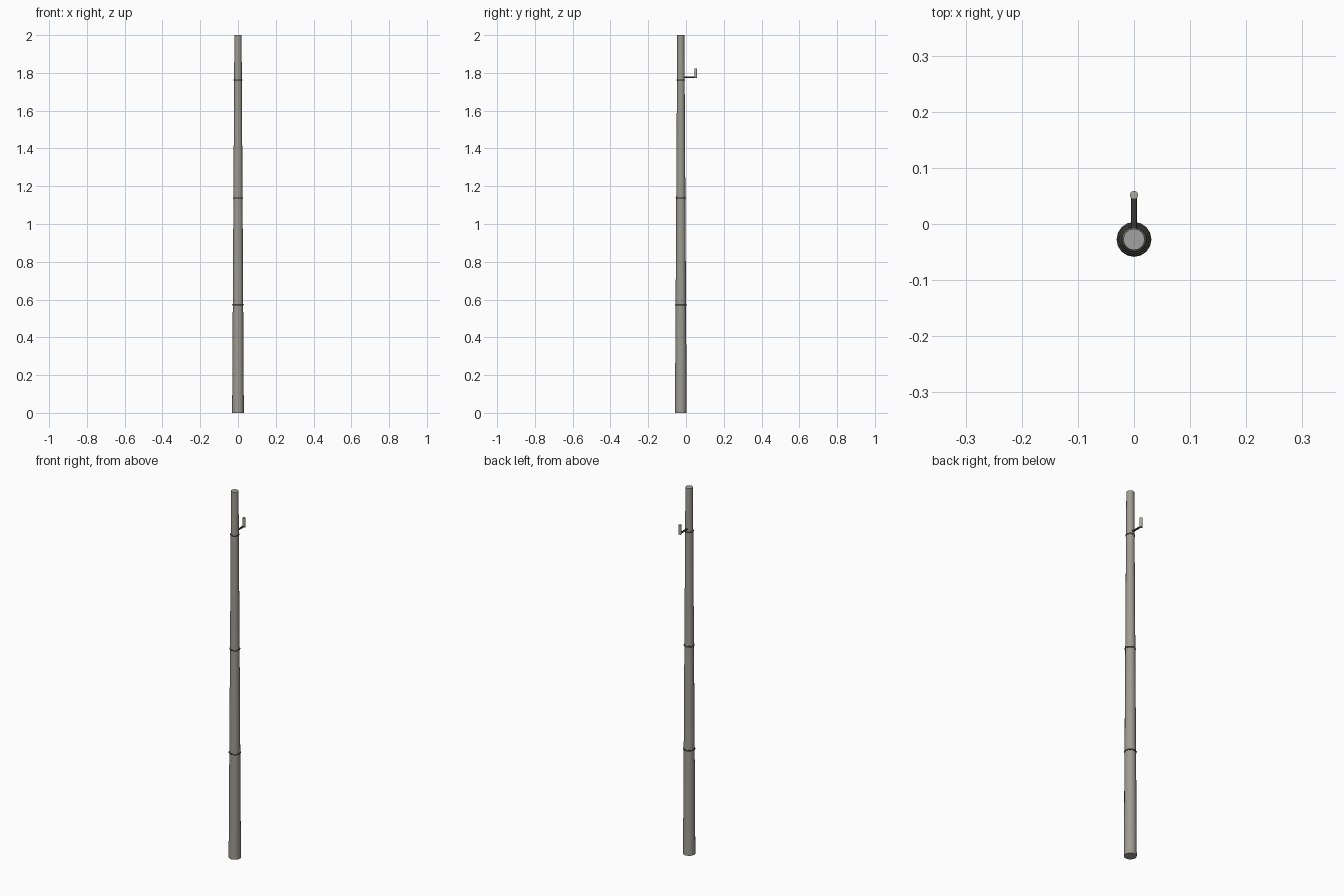
import bpy, math
from mathutils import Vector

if "Cube" in bpy.data.objects:
    bpy.data.objects.remove(bpy.data.objects["Cube"])

POLE_Y = -0.0275
HOOK_Y = 0.0515
R_BASE, R_TOP, H = 0.031, 0.019, 2.0


def material(name, rgb):
    m = bpy.data.materials.new(name)
    m.diffuse_color = (*rgb, 1)
    m.use_nodes = True
    m.node_tree.nodes["Principled BSDF"].inputs["Base Color"].default_value = m.diffuse_color
    return m


WOOD = material("weathered_pole", (0.34, 0.33, 0.285))
CAP = material("grey_end", (0.36, 0.36, 0.36))
DARK = material("dark_iron", (0.08, 0.078, 0.068))
PALE = material("pale_iron", (0.42, 0.42, 0.35))


def radius_at(z):
    return R_BASE + (R_TOP - R_BASE) * z / H


def rod(name, a, b, r1, r2, sides, mat):
    a, b = Vector(a), Vector(b)
    d = b - a
    bpy.ops.mesh.primitive_cone_add(
        vertices=sides, radius1=r1, radius2=r2, depth=d.length,
        location=(a + b) / 2, rotation=d.to_track_quat('Z', 'Y').to_euler())
    ob = bpy.context.object
    ob.name = name
    ob.data.materials.append(mat)
    bpy.ops.object.shade_smooth_by_angle(angle=math.radians(40))
    return ob


# Tapered pole with plain grey ends
pole = rod("pole", (0, POLE_Y, 0), (0, POLE_Y, H), R_BASE, R_TOP, 16, WOOD)
pole.data.materials.append(CAP)
for f in pole.data.polygons:
    if abs(f.normal.z) > 0.9:
        f.material_index = 1

# Faceted joint bands
for i, z in enumerate((0.572, 1.138, 1.762)):
    bpy.ops.mesh.primitive_torus_add(
        major_segments=16, minor_segments=6,
        major_radius=radius_at(z) - 0.0005, minor_radius=0.004,
        location=(0, POLE_Y, z))
    band = bpy.context.object
    band.name = f"band_{i + 1}"
    band.data.materials.append(DARK)

# Hook: horizontal arm and upright tip
rod("hook_arm", (0, POLE_Y, 1.777), (0, HOOK_Y, 1.777), 0.005, 0.005, 8, DARK)
rod("hook_tip", (0, HOOK_Y, 1.772), (0, HOOK_Y, 1.823), 0.0075, 0.0075, 12, PALE)
